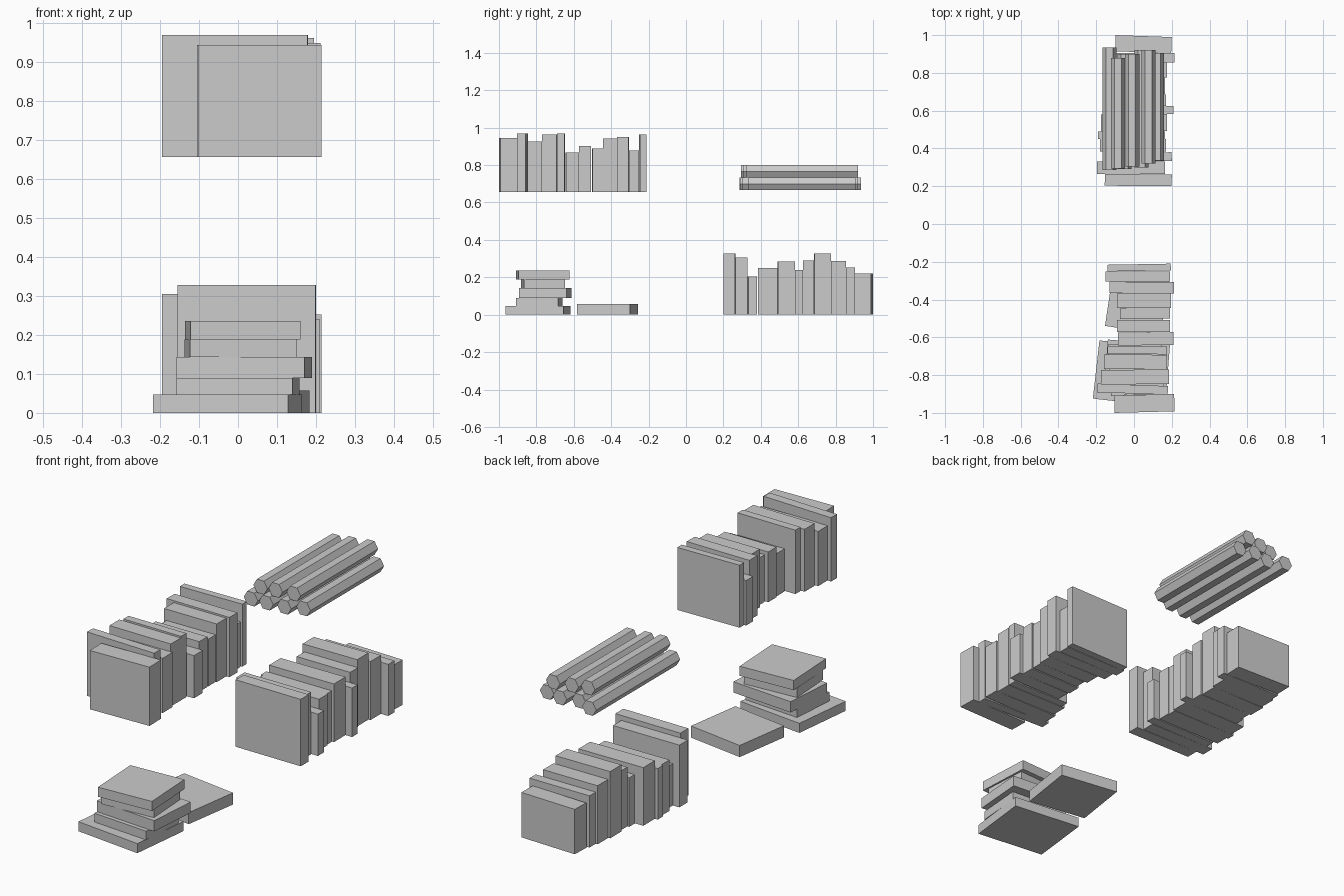
import bpy, math

grey = bpy.data.materials.new("plain grey")
grey.diffuse_color = (0.6, 0.6, 0.6, 1)


def block(name, centre, size, angle=0.0):
    """One closed book: a plain box turned about z."""
    bpy.ops.mesh.primitive_cube_add(size=1, location=centre,
                                    rotation=(0, 0, math.radians(angle)))
    ob = bpy.context.object
    ob.name = name
    ob.scale = size
    bpy.ops.object.transform_apply(location=False, rotation=False, scale=True)
    ob.data.materials.append(grey)
    return ob


def standing_row(name, base, books):
    """Upright books: x range, y range, top height, turn."""
    for i, (x0, x1, y0, y1, top, turn) in enumerate(books):
        t = math.radians(abs(turn))
        depth = x1 - x0
        thick = (y1 - y0) - depth * math.sin(t)
        block(f"{name}_{i + 1}", ((x0 + x1) / 2, (y0 + y1) / 2, (base + top) / 2),
              (depth - thick * math.sin(t), thick, top - base), turn)


# Upper row of standing books
standing_row("upper_book", 0.657, [
    (-0.105, 0.215, -1.00, -0.90, 0.945, 1.5),
    (-0.195, 0.18, -0.904, -0.845, 0.97, -2),
    (-0.175, 0.185, -0.85, -0.77, 0.925, 0.5),
    (-0.16, 0.175, -0.77, -0.69, 0.963, -0.5),
    (-0.14, 0.175, -0.69, -0.647, 0.97, -0.5),
    (-0.085, 0.21, -0.643, -0.572, 0.866, 0.5),
    (-0.09, 0.19, -0.572, -0.508, 0.903, 0),
    (-0.075, 0.19, -0.503, -0.444, 0.888, 0.5),
    (-0.09, 0.195, -0.444, -0.369, 0.942, 0),
    (-0.13, 0.212, -0.369, -0.305, 0.95, -0.5),
    (-0.15, 0.19, -0.305, -0.251, 0.877, 0),
    (-0.14, 0.195, -0.251, -0.21, 0.963, 1),
])

# Lower row of standing books
standing_row("lower_book", 0.0, [
    (-0.155, 0.20, 0.20, 0.265, 0.328, -0.5),
    (-0.195, 0.165, 0.265, 0.33, 0.305, 0),
    (-0.16, 0.20, 0.33, 0.38, 0.205, 0.5),
    (-0.18, 0.17, 0.385, 0.45, 0.25, 0),
    (-0.19, 0.165, 0.45, 0.49, 0.25, 0),
    (-0.175, 0.175, 0.49, 0.583, 0.285, 0.5),
    (-0.13, 0.21, 0.583, 0.625, 0.24, 0),
    (-0.12, 0.17, 0.625, 0.685, 0.29, 0),
    (-0.13, 0.165, 0.685, 0.775, 0.327, 0.5),
    (-0.12, 0.175, 0.775, 0.856, 0.287, 0),
    (-0.11, 0.215, 0.856, 0.904, 0.253, 0),
    (-0.10, 0.20, 0.904, 1.00, 0.22, -2),
])

# Lying books: centre x, y, bottom, top, width, length, turn
for i, (x, y, z0, z1, w, d, turn) in enumerate([
    (-0.027, -0.79, 0.0, 0.047, 0.349, 0.31, -6.5),
    (0.0, -0.785, 0.047, 0.09, 0.298, 0.227, -4.5),
    (0.016, -0.752, 0.09, 0.143, 0.33, 0.255, -4.5),
    (0.007, -0.765, 0.143, 0.189, 0.275, 0.22, 3.5),
    (0.012, -0.767, 0.189, 0.236, 0.283, 0.272, 3),
    (0.015, -0.42, 0.0, 0.057, 0.298, 0.286, -8.5),
]):
    block(f"lying_book_{i + 1}", (x, y, (z0 + z1) / 2), (w, d, z1 - z0), turn)

# Six-sided scrolls in two layers: x, z, front end, back end
for i, (x, z, y0, y1) in enumerate([
    (-0.13, 0.70, 0.285, 0.935),
    (-0.05, 0.70, 0.29, 0.90),
    (0.04, 0.70, 0.30, 0.92),
    (0.12, 0.70, 0.335, 0.905),
    (-0.085, 0.767, 0.295, 0.88),
    (-0.01, 0.767, 0.305, 0.90),
    (0.077, 0.767, 0.32, 0.92),
]):
    bpy.ops.mesh.primitive_cylinder_add(
        vertices=6, radius=0.038, depth=y1 - y0,
        location=(x, (y0 + y1) / 2, z), rotation=(math.pi / 2, 0, 0))
    ob = bpy.context.object
    ob.name = f"scroll_{i + 1}"
    # corners point sideways, flats face up and down
    for v in ob.data.vertices:
        v.co.x, v.co.y = v.co.y, -v.co.x
    ob.data.materials.append(grey)
